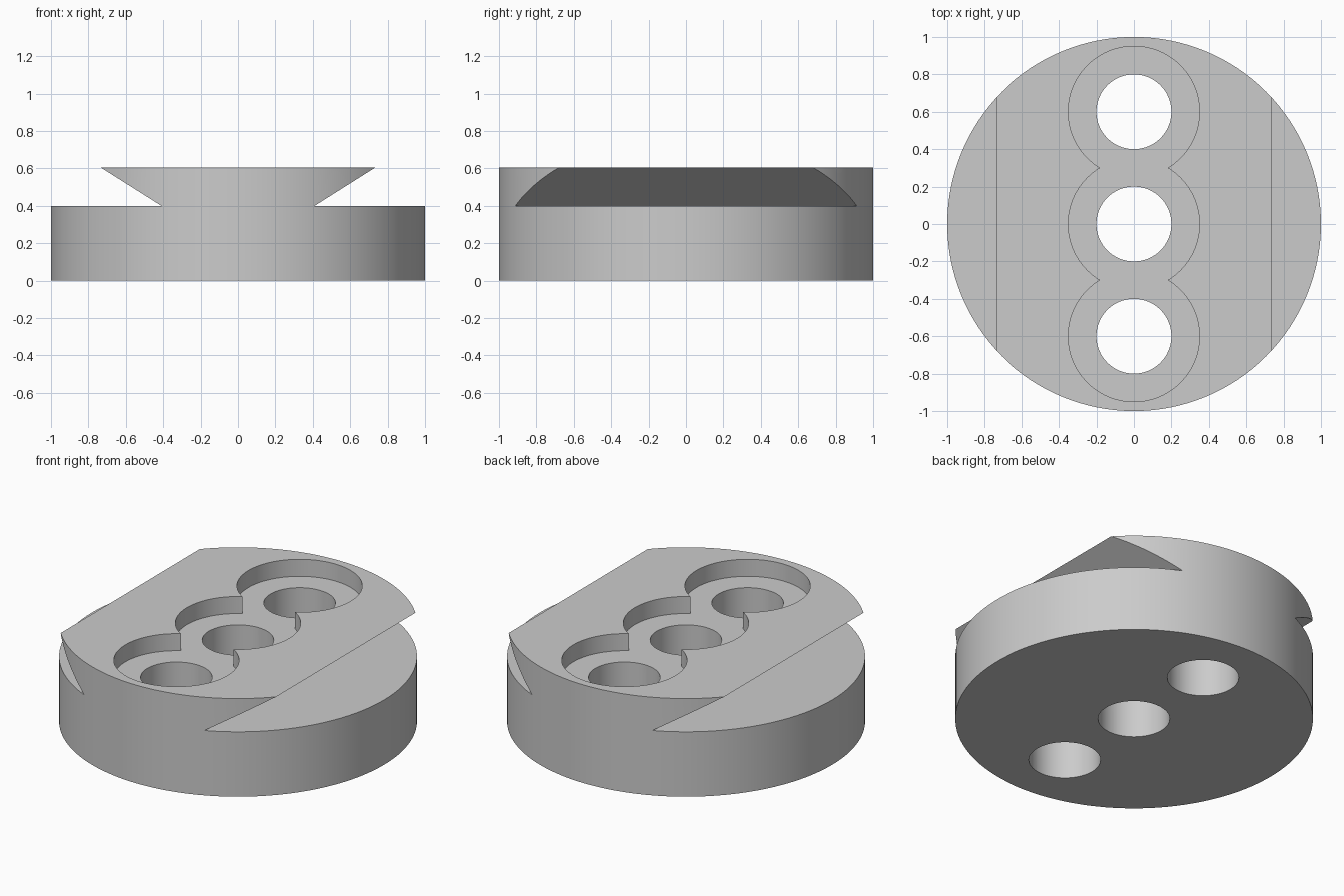
import bpy
import bmesh
import math

cube = bpy.data.objects.get("Cube")
if cube:
    bpy.data.objects.remove(cube, do_unlink=True)

HEIGHT = 0.605
SHELF = 0.4
RECESS_FLOOR = 0.5
HOLE_SPACING = 0.6

grey = bpy.data.materials.new("plain grey")
grey.use_nodes = True
colour = (0.6, 0.6, 0.6, 1)
grey.diffuse_color = colour
grey.node_tree.nodes["Principled BSDF"].inputs["Base Color"].default_value = colour


def add_prism(name, points, direction):
    """Extrude a closed outline of 3D points along a direction."""
    bm = bmesh.new()
    face = bm.faces.new([bm.verts.new(p) for p in points])
    extruded = bmesh.ops.extrude_face_region(bm, geom=[face])["geom"]
    moved = [v for v in extruded if isinstance(v, bmesh.types.BMVert)]
    bmesh.ops.translate(bm, verts=moved, vec=direction)
    bmesh.ops.recalc_face_normals(bm, faces=bm.faces)
    mesh = bpy.data.meshes.new(name)
    bm.to_mesh(mesh)
    bm.free()
    mesh.materials.append(grey)
    obj = bpy.data.objects.new(name, mesh)
    bpy.context.collection.objects.link(obj)
    return obj


def add_cylinder(name, radius, y, bottom, top, sides):
    angles = [math.tau * i / sides for i in range(sides)]
    ring = [(radius * math.cos(a), y + radius * math.sin(a), bottom) for a in angles]
    return add_prism(name, ring, (0, 0, top - bottom))


def cut(target, cutter):
    """Subtract the cutter from the target, then discard it."""
    cutter.hide_render = True
    bpy.context.view_layer.objects.active = target
    mod = target.modifiers.new("cut", 'BOOLEAN')
    mod.operation = 'DIFFERENCE'
    mod.solver = 'EXACT'
    mod.object = cutter
    bpy.ops.object.modifier_apply(modifier=mod.name)
    bpy.data.objects.remove(cutter, do_unlink=True)


# Round body
body = add_cylinder("dovetail_disc", 1, 0, 0, HEIGHT, 128)

# Undercut sides that leave the dovetail rail
FOOT, LIP = 0.41, 0.735
slope = (LIP - FOOT) / (HEIGHT - SHELF)
clear = HEIGHT + 0.1
for side in (-1, 1):
    profile = [(FOOT, SHELF), (1.2, SHELF), (1.2, clear),
               (FOOT + slope * (clear - SHELF), clear)]
    outline = [(side * x, -1.2, z) for x, z in profile]
    cut(body, add_prism("side_cutter", outline, (0, 2.4, 0)))

# Three overlapping recesses, each with a through hole
rows = (-HOLE_SPACING, 0, HOLE_SPACING)
for y in rows:
    cut(body, add_cylinder("recess_cutter", 0.35, y, RECESS_FLOOR, clear, 96))
for y in rows:
    cut(body, add_cylinder("hole_cutter", 0.2, y, -0.1, clear, 64))

# Smooth round walls with crisp edges
bpy.ops.object.select_all(action='DESELECT')
body.select_set(True)
bpy.context.view_layer.objects.active = body
bpy.ops.object.shade_smooth_by_angle(angle=math.radians(25))
